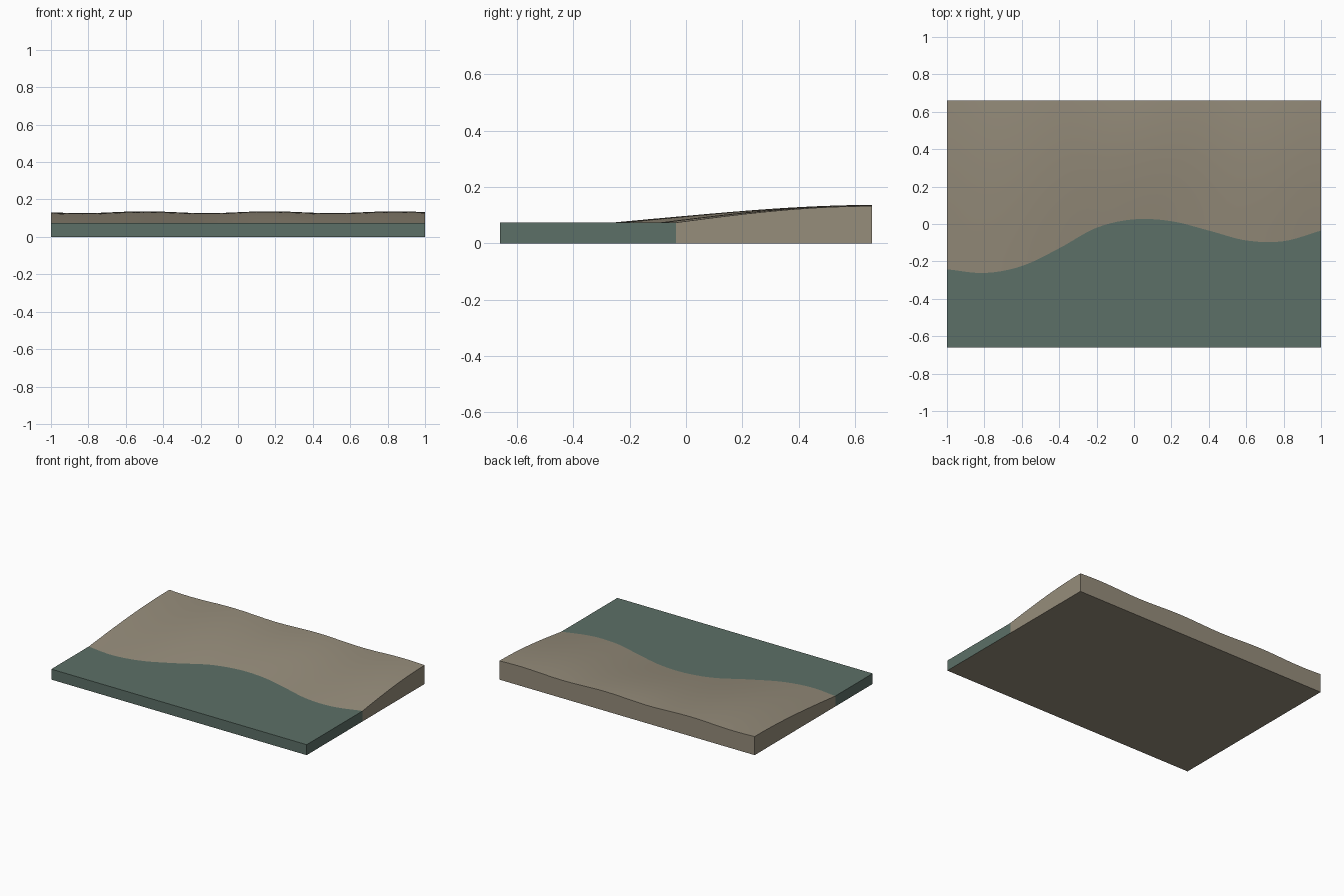
import bpy, bmesh, math

if "Cube" in bpy.data.objects:
    bpy.data.objects.remove(bpy.data.objects["Cube"])

HALF_X, HALF_Y, WATER_Z = 1.0, 0.66, 0.074
COLS, ROWS = 48, 14


def material(name, rgb):
    m = bpy.data.materials.new(name)
    m.diffuse_color = (*rgb, 1)
    m.use_nodes = True
    m.node_tree.nodes["Principled BSDF"].inputs["Base Color"].default_value = m.diffuse_color
    return m


sand_mat = material("sand", (0.305, 0.266, 0.198))
water_mat = material("sea water", (0.107, 0.162, 0.136))

# Shoreline y at x = -1, -0.8 ... 1
SHORE = [-0.242, -0.262, -0.225, -0.13, -0.02, 0.025,
         0.015, -0.035, -0.088, -0.092, -0.035]


def shore(x):
    """Catmull-Rom curve through the shoreline points."""
    f = (x + 1) / 0.2
    i = min(int(f), len(SHORE) - 2)
    t = f - i
    p1, p2 = SHORE[i], SHORE[i + 1]
    p0 = SHORE[i - 1] if i else 2 * p1 - p2
    p3 = SHORE[i + 2] if i + 2 < len(SHORE) else 2 * p2 - p1
    return 0.5 * (2 * p1 + (p2 - p0) * t + (2 * p0 - 5 * p1 + 4 * p2 - p3) * t ** 2
                  + (3 * p1 - p0 - 3 * p2 + p3) * t ** 3)


def beach_point(x, t):
    s = shore(x)
    ripple = 0.005 * t * math.cos(2 * math.pi * (x - 0.17) / 0.67)
    z = WATER_Z + 0.058 * math.sin(t * math.pi / 2) + ripple
    return (x, s + (HALF_Y - s) * t, z)


def water_point(x, t):
    return (x, -HALF_Y + (shore(x) + HALF_Y) * t, WATER_Z)


def slab(name, point, rows, outer_row, mat, full_floor):
    """Top grid with end walls and one outer wall reaching down to z = 0."""
    bm = bmesh.new()
    xs = [-HALF_X + 2 * HALF_X * i / COLS for i in range(COLS + 1)]
    top = [[bm.verts.new(point(x, j / rows)) for j in range(rows + 1)] for x in xs]
    for i in range(COLS):
        for j in range(rows):
            bm.faces.new((top[i][j], top[i + 1][j], top[i + 1][j + 1], top[i][j + 1]))

    def wall(line, flip):
        line = [v.co.copy() for v in line]
        for a, b in zip(line, line[1:]):
            quad = [(a.x, a.y, 0), (b.x, b.y, 0), tuple(b), tuple(a)]
            bm.faces.new([bm.verts.new(c) for c in (quad[::-1] if flip else quad)])

    wall(top[0], True)
    wall(top[-1], False)
    wall([col[outer_row] for col in top], outer_row != 0)
    if full_floor:
        floor = [(-HALF_X, -HALF_Y, 0), (-HALF_X, HALF_Y, 0),
                 (HALF_X, HALF_Y, 0), (HALF_X, -HALF_Y, 0)]
        bm.faces.new([bm.verts.new(c) for c in floor])
    bmesh.ops.remove_doubles(bm, verts=bm.verts, dist=1e-5)
    mesh = bpy.data.meshes.new(name)
    bm.to_mesh(mesh)
    bm.free()
    mesh.materials.append(mat)
    obj = bpy.data.objects.new(name, mesh)
    bpy.context.collection.objects.link(obj)
    bpy.ops.object.select_all(action='DESELECT')
    obj.select_set(True)
    bpy.context.view_layer.objects.active = obj
    bpy.ops.object.shade_smooth_by_angle(angle=math.radians(30))


# Rising beach with the base floor, and the flat sea in front of it
slab("beach", beach_point, ROWS, ROWS, sand_mat, True)
slab("sea", water_point, 1, 0, water_mat, False)
